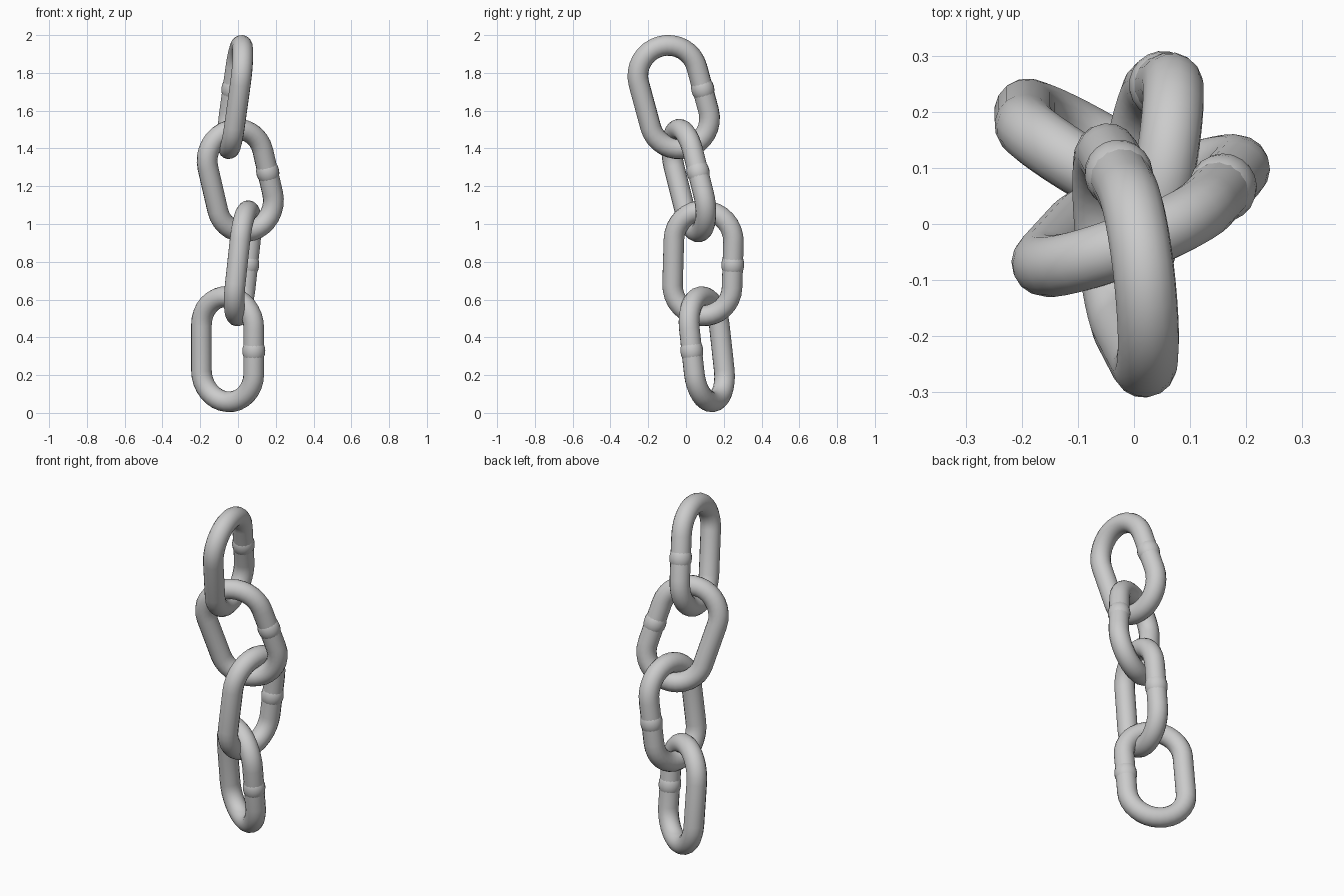
import bpy, bmesh
from math import sin, cos, pi
from mathutils import Vector, Matrix

if "Cube" in bpy.data.objects:
    bpy.data.objects.remove(bpy.data.objects["Cube"])

R, HALF, TUBE = 0.16, 0.12, 0.055   # bend radius, half straight length, wire radius
SIDES, ARC = 16, 16


def frame(centre, up, wide):
    # local x = across the link (weld side), y = normal, z = along the link
    u = Vector(up).normalized()
    w = Vector(wide)
    w = (w - u * w.dot(u)).normalized()
    n = u.cross(w)
    m = Matrix((w, n, u)).transposed().to_4x4()
    m.translation = Vector(centre)
    return m


def finish(bm, name, matrix):
    bmesh.ops.recalc_face_normals(bm, faces=bm.faces)
    for f in bm.faces:
        f.smooth = True
    me = bpy.data.meshes.new(name)
    bm.to_mesh(me)
    bm.free()
    ob = bpy.data.objects.new(name, me)
    ob.matrix_world = matrix
    bpy.context.collection.objects.link(ob)


def link(name, matrix):
    # round wire swept around a stadium shaped path
    bm = bmesh.new()
    rings = []
    for start, off in ((0, HALF), (pi, -HALF)):
        for i in range(ARC + 1):
            a = start + pi * i / ARC
            d = Vector((cos(a), 0, sin(a)))
            c = d * R + Vector((0, 0, off))
            rings.append([bm.verts.new(c + d * TUBE * cos(t) + Vector((0, TUBE * sin(t), 0)))
                          for t in (2 * pi * k / SIDES for k in range(SIDES))])
    for i, a in enumerate(rings):
        b = rings[(i + 1) % len(rings)]
        for k in range(SIDES):
            j = (k + 1) % SIDES
            bm.faces.new((a[k], a[j], b[j], b[k]))
    finish(bm, name, matrix)


def weld(name, matrix):
    # swollen weld bead in the middle of one straight side
    bm = bmesh.new()
    m = Matrix.Translation((R, 0, 0)) @ Matrix.Diagonal((0.061, 0.061, 0.075, 1))
    bmesh.ops.create_uvsphere(bm, u_segments=20, v_segments=12, radius=1, matrix=m)
    finish(bm, name, matrix)


# centre, long direction, direction to the weld side; bottom to top
LINKS = [
    ((-0.055, 0.110, 0.337), (0.00, -0.11, 1), (0.14, -0.08, -0.01)),
    ((0.025, 0.090, 0.792), (0.11, 0.03, 1), (0.027, 0.158, -0.007)),
    ((0.012, 0.015, 1.230), (-0.23, -0.25, 1), (0.148, 0.05, 0.045)),
    ((-0.015, -0.065, 1.672), (0.14, -0.27, 1), (-0.012, 0.155, 0.045)),
]
for i, (c, u, w) in enumerate(LINKS, 1):
    m = frame(c, u, w)
    link(f"chain_link_{i}", m)
    weld(f"weld_bead_{i}", m)
